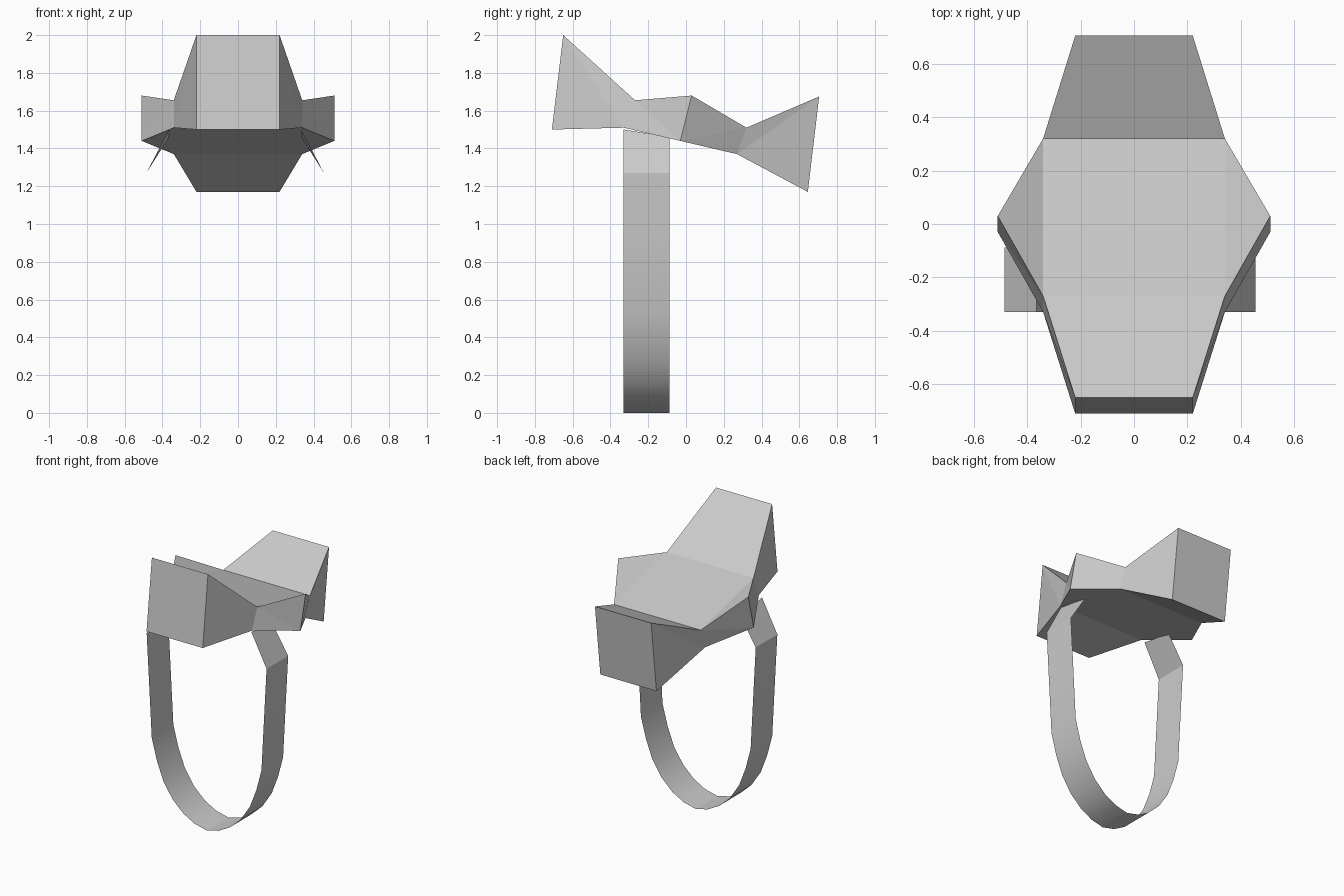
import bpy, bmesh, math

cube = bpy.data.objects.get("Cube")
if cube:
    bpy.data.objects.remove(cube, do_unlink=True)

grey = bpy.data.materials.new("plain grey")
grey.use_nodes = True
colour = (0.6, 0.6, 0.6, 1)
grey.diffuse_color = colour
grey.node_tree.nodes["Principled BSDF"].inputs["Base Color"].default_value = colour


def finish(bm, name):
    bmesh.ops.recalc_face_normals(bm, faces=bm.faces)
    mesh = bpy.data.meshes.new(name)
    bm.to_mesh(mesh)
    bm.free()
    mesh.materials.append(grey)
    obj = bpy.data.objects.new(name, mesh)
    bpy.context.collection.objects.link(obj)
    return obj


# Faceted top plate: half width, then (y, z) of the upper and lower edge, front to back
stations = [
    (0.22, (-0.65, 2.0), (-0.71, 1.5)),
    (0.34, (-0.27, 1.655), (-0.33, 1.51)),
    (0.51, (0.03, 1.68), (-0.03, 1.44)),
    (0.34, (0.32, 1.51), (0.27, 1.37)),
    (0.22, (0.705, 1.675), (0.645, 1.17)),
]
bm = bmesh.new()
top, low = {}, {}
for side in (-1, 1):
    top[side] = [bm.verts.new((side * w, *t)) for w, t, b in stations]
    low[side] = [bm.verts.new((side * w, *b)) for w, t, b in stations]

# Panels running across the plate, above and below
for a, b in ((0, 1), (1, 3), (3, 4)):
    for row in (top, low):
        bm.faces.new((row[-1][a], row[1][a], row[1][b], row[-1][b]))
# End panels
for i in (0, 4):
    bm.faces.new((top[-1][i], top[1][i], low[1][i], low[-1][i]))
# Side wings and walls
for side in (-1, 1):
    t, l = top[side], low[side]
    for row in (t, l):
        bm.faces.new(row[1:4])
    for a, b in ((0, 1), (1, 2), (3, 2), (4, 3)):
        bm.faces.new((t[a], t[b], l[b]))
        bm.faces.new((t[a], l[b], l[a]))
finish(bm, "faceted_plate")

# Thin band: half width and height, from the plate down to the lowest point
half = [(0.35, 1.49), (0.47, 1.27), (0.455, 1.0), (0.43, 0.54), (0.39, 0.39),
        (0.34, 0.26), (0.268, 0.15), (0.182, 0.07), (0.094, 0.022), (0, 0)]
shift = -0.015
path = [(shift + x, z) for x, z in half]
path += [(shift - x, z) for x, z in reversed(half[:-1])]
bm = bmesh.new()
rows = []
for x, z in path:
    drop = 0.03 if z > 1.4 else 0
    rows.append((bm.verts.new((x, -0.33, z + drop / 3)),
                 bm.verts.new((x, -0.088, z - drop))))
for p, q in zip(rows, rows[1:]):
    bm.faces.new((p[0], q[0], q[1], p[1]))
band = finish(bm, "finger_band")
bpy.ops.object.select_all(action='DESELECT')
band.select_set(True)
bpy.context.view_layer.objects.active = band
bpy.ops.object.shade_smooth_by_angle(angle=math.radians(25))
